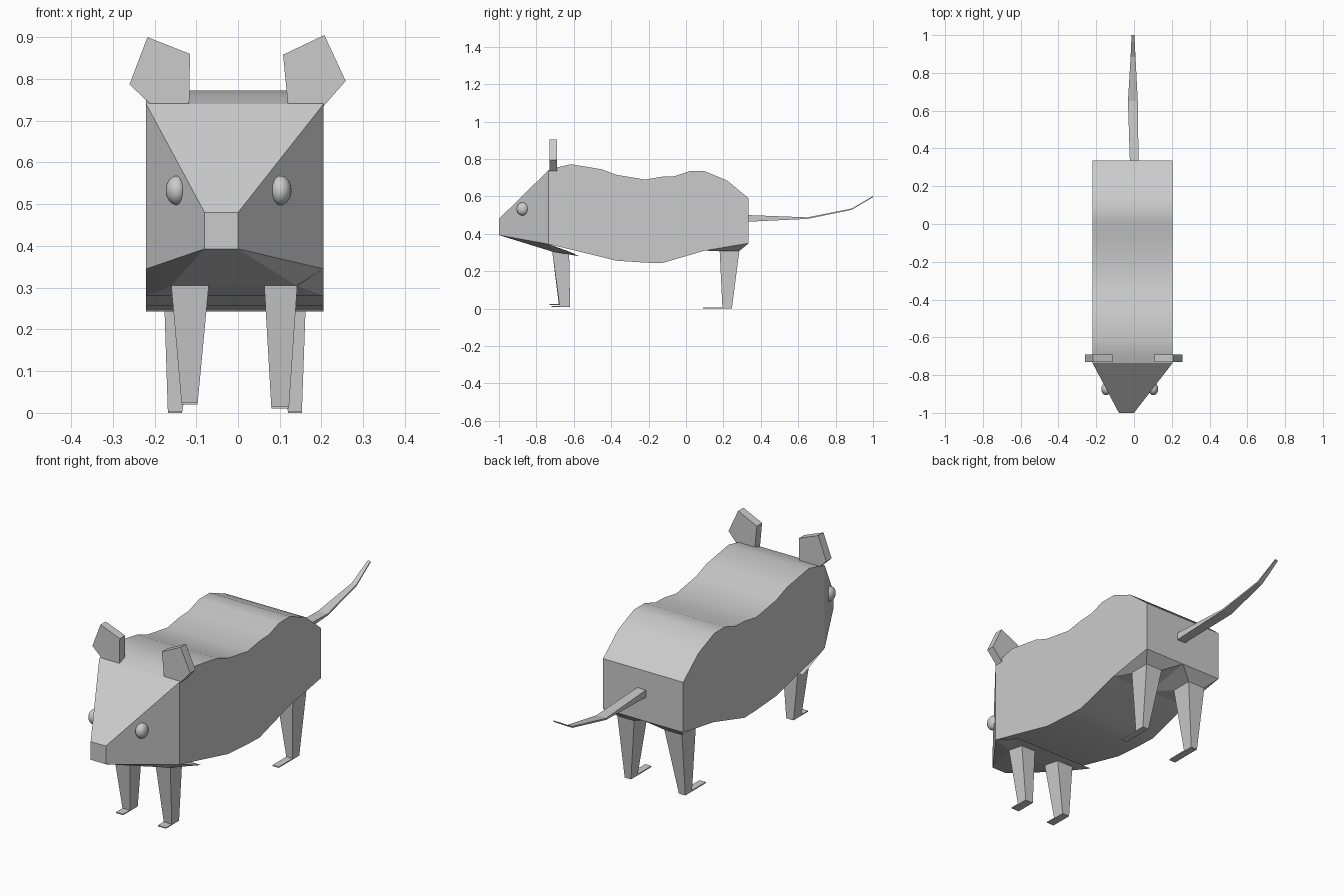
import bpy, bmesh, math

if "Cube" in bpy.data.objects:
    bpy.data.objects.remove(bpy.data.objects["Cube"])

grey = bpy.data.materials.new("fur grey")
grey.diffuse_color = (0.6, 0.6, 0.6, 1)
grey.use_nodes = True
grey.node_tree.nodes["Principled BSDF"].inputs["Base Color"].default_value = grey.diffuse_color


def finish(bm, name, smooth=False):
    """Turn a bmesh into an object with the shared colour."""
    bmesh.ops.recalc_face_normals(bm, faces=bm.faces)
    mesh = bpy.data.meshes.new(name)
    bm.to_mesh(mesh)
    bm.free()
    mesh.materials.append(grey)
    ob = bpy.data.objects.new(name, mesh)
    bpy.context.collection.objects.link(ob)
    if smooth:
        bpy.ops.object.select_all(action='DESELECT')
        ob.select_set(True)
        bpy.context.view_layer.objects.active = ob
        bpy.ops.object.shade_smooth_by_angle(angle=math.radians(30))
    return ob


def loft(name, rings, cap_start=True, cap_end=True, smooth=False):
    """Skin a sequence of rings with equal point counts."""
    bm = bmesh.new()
    loops = [[bm.verts.new(p) for p in ring] for ring in rings]
    for a, b in zip(loops, loops[1:]):
        n = len(a)
        for i in range(n):
            j = (i + 1) % n
            bm.faces.new((a[i], a[j], b[j], b[i]))
    if cap_start:
        bm.faces.new(loops[0])
    if cap_end:
        bm.faces.new(loops[-1])
    return finish(bm, name, smooth)


def rect_xy(x0, x1, y0, y1, z, z_back=None):
    zb = z if z_back is None else z_back
    return [(x0, y0, z), (x1, y0, z), (x1, y1, zb), (x0, y1, zb)]


def rect_xz(x0, x1, z0, z1, y):
    return [(x0, y, z0), (x1, y, z0), (x1, y, z1), (x0, y, z1)]


def hull(name, points):
    bm = bmesh.new()
    for p in points:
        bm.verts.new(p)
    bmesh.ops.convex_hull(bm, input=bm.verts)
    bmesh.ops.dissolve_limit(bm, angle_limit=0.01, verts=bm.verts, edges=bm.edges)
    return finish(bm, name)


# Body: wavy side profile extruded across
L, R = -0.22, 0.205
profile = [(-0.735, 0.345), (-0.735, 0.74), (-0.69, 0.755), (-0.615, 0.772),
           (-0.45, 0.745), (-0.37, 0.715), (-0.22, 0.69), (-0.13, 0.705),
           (-0.06, 0.708), (0.02, 0.735), (0.1, 0.735), (0.22, 0.685),
           (0.335, 0.59), (0.335, 0.35), (0.1, 0.31), (-0.13, 0.243),
           (-0.22, 0.246), (-0.37, 0.256), (-0.57, 0.305)]
loft("body", [[(x, y, z) for y, z in profile] for x in (L, R)], smooth=True)

# Head: wedge tapering to a square snout
loft("head", [rect_xz(L, R, 0.345, 0.74, -0.735),
              rect_xz(-0.08, 0.0, 0.393, 0.48, -1.0)], cap_start=False)

# Chin: from the snout back to the front leg roots
hull("chin", [(-0.08, -1.0, 0.393), (0.0, -1.0, 0.393),
              (L, -0.735, 0.345), (R, -0.735, 0.345),
              (-0.16, -0.715, 0.305), (0.14, -0.715, 0.305),
              (L, -0.57, 0.28), (R, -0.57, 0.28)])


def leg(name, root, top, bottom, toe_y):
    """Root flare, tapered shaft and a thin forward foot."""
    loft(name, [root, rect_xy(*top), rect_xy(*bottom)])
    x0, x1, y0, y1, z = bottom
    loft(name + "_foot", [rect_xy(x0, x1, toe_y, y0, z),
                          rect_xy(x0, x1, toe_y, y0, z + 0.005)])


mid = -0.01
leg("front_leg_left", rect_xy(L, mid, -0.735, -0.57, 0.345, 0.28),
    (-0.16, -0.07, -0.715, -0.625, 0.305),
    (-0.135, -0.097, -0.68, -0.62, 0.02), -0.73)
leg("front_leg_right", rect_xy(mid, R, -0.735, -0.57, 0.345, 0.28),
    (0.063, 0.142, -0.715, -0.625, 0.305),
    (0.08, 0.122, -0.675, -0.62, 0.01), -0.72)
leg("rear_leg_left", rect_xy(L, mid, 0.1, 0.335, 0.31, 0.35),
    (-0.178, -0.085, 0.18, 0.285, 0.308),
    (-0.168, -0.134, 0.195, 0.245, 0.0), 0.09)
leg("rear_leg_right", rect_xy(mid, R, 0.1, 0.335, 0.31, 0.35),
    (0.075, 0.164, 0.18, 0.285, 0.308),
    (0.12, 0.153, 0.195, 0.245, 0.0), 0.09)

# Tail: thin tapering strip curving upward
loft("tail", [rect_xz(-0.022, 0.024, 0.465, 0.5, 0.335),
              rect_xz(-0.032, 0.02, 0.48, 0.488, 0.65),
              rect_xz(-0.018, 0.008, 0.528, 0.535, 0.885),
              rect_xz(-0.013, 0.002, 0.596, 0.602, 1.0)], cap_start=False)

# Ears: five sided plates
ears = {"ear_left": [(-0.217, 0.9), (-0.115, 0.86), (-0.117, 0.735),
                     (-0.205, 0.735), (-0.26, 0.787)],
        "ear_right": [(0.207, 0.905), (0.108, 0.858), (0.12, 0.735),
                      (0.205, 0.735), (0.258, 0.795)]}
for name, outline in ears.items():
    loft(name, [[(x, y, z) for x, z in outline] for y in (-0.73, -0.69)])

# Eyes: small spheres half sunk into the sides of the head
for name, x in (("eye_left", -0.147), ("eye_right", 0.102)):
    bm = bmesh.new()
    bmesh.ops.create_uvsphere(bm, u_segments=24, v_segments=16, radius=1)
    for v in bm.verts:
        v.co = (x + v.co.x * 0.026, -0.873 + v.co.y * 0.033, 0.533 + v.co.z * 0.035)
    finish(bm, name, True)
